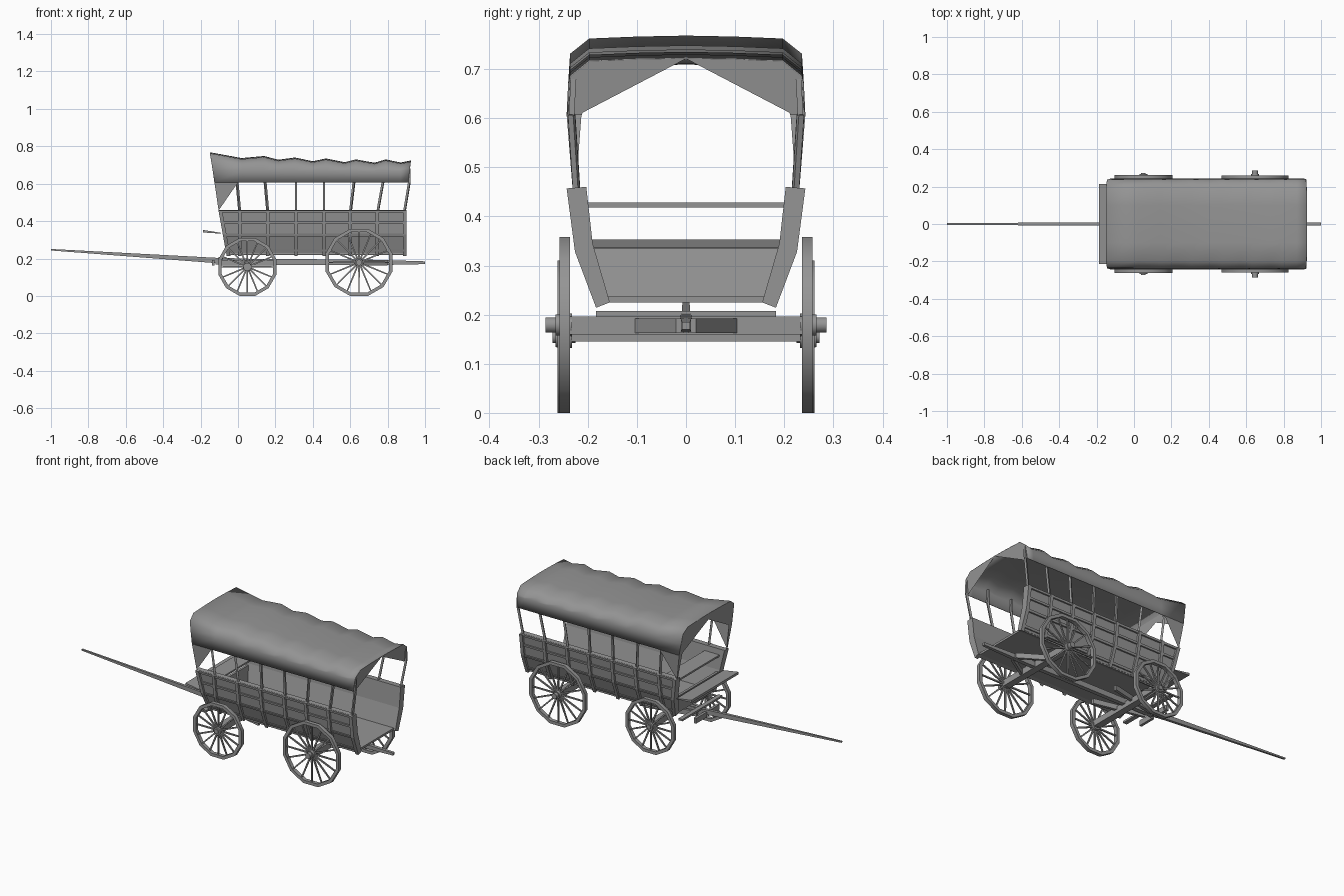
import bpy, bmesh
from math import sin, cos, pi
from mathutils import Vector

if "Cube" in bpy.data.objects:
    bpy.data.objects.remove(bpy.data.objects["Cube"])

GREY = bpy.data.materials.new("weathered_grey")
GREY.diffuse_color = (.3, .3, .3, 1)
GREY.use_nodes = True
GREY.node_tree.nodes["Principled BSDF"].inputs["Base Color"].default_value = GREY.diffuse_color


def loft(name, rings, closed=True, caps=True, loop=False, smooth=0):
    """Skin a list of matching point rings."""
    bm = bmesh.new()
    vs = [[bm.verts.new(p) for p in r] for r in rings]
    n = len(rings[0])
    pairs = list(zip(vs, vs[1:])) + ([(vs[-1], vs[0])] if loop else [])
    for a, b in pairs:
        for i in range(n if closed else n - 1):
            j = (i + 1) % n
            bm.faces.new((a[i], a[j], b[j], b[i]))
    if caps and closed and not loop:
        bm.faces.new(vs[0])
        bm.faces.new(vs[-1][::-1])
    bmesh.ops.recalc_face_normals(bm, faces=bm.faces)
    me = bpy.data.meshes.new(name)
    bm.to_mesh(me)
    bm.free()
    me.materials.append(GREY)
    if smooth:
        for p in me.polygons:
            p.use_smooth = True
        me.set_sharp_from_angle(angle=smooth)
    ob = bpy.data.objects.new(name, me)
    bpy.context.collection.objects.link(ob)
    return ob


def box(name, x, y, z):
    return loft(name, [[(a, y[0], z[0]), (a, y[1], z[0]), (a, y[1], z[1]), (a, y[0], z[1])] for a in x])


def stick(name, a, b, w0, w1=None, sides=4):
    """Tapered bar between two points."""
    a, b = Vector(a), Vector(b)
    q = (b - a).to_track_quat('Z', 'Y')
    ring = lambda c, w: [c + q @ Vector((w * cos(2 * pi * (i + .5) / sides), w * sin(2 * pi * (i + .5) / sides), 0))
                         for i in range(sides)]
    return loft(name, [ring(a, w0), ring(b, w1 or w0)], smooth=.7)


def join(name, obs):
    with bpy.context.temp_override(active_object=obs[0], object=obs[0],
                                   selected_objects=obs, selected_editable_objects=obs):
        bpy.ops.object.join()
    obs[0].name = name
    return obs[0]


# Wheels: twelve-sided rim, spokes and hub
def wheel(name, x, apo, s, y0, hub_end, hub_r):
    R = apo / cos(pi / 12)
    y1, mid = y0 + .022, y0 + .011
    rim = []
    for i in range(12):
        t = 2 * pi * (i + .5) / 12
        rim.append([(x + r * cos(t), s * y, apo + r * sin(t))
                    for r, y in ((R, y0), (R, y1), (R - .018, y1), (R - .018, y0))])
    parts = [loft("rim", rim, loop=True, smooth=.7)]
    for i in range(16):
        t = 2 * pi * i / 16
        parts.append(stick("spoke", (x + .015 * cos(t), s * mid, apo + .015 * sin(t)),
                           (x + (apo - .012) * cos(t), s * mid, apo + (apo - .012) * sin(t)), .006, .005))
    parts.append(stick("hub", (x, s * .232, apo), (x, s * .266, apo), .024, .022, 12))
    parts.append(stick("hub_cap", (x, s * .225, apo), (x, s * hub_end, apo), hub_r, hub_r, 12))
    join(name, parts)


for s, side in ((-1, "right"), (1, "left")):
    wheel("front_wheel_" + side, .05, .155, s, .24, .272, .013)
    wheel("rear_wheel_" + side, .647, .179, s, .236, .286, .016)

# Running gear
box("front_axle", (.03, .07), (-.24, .24), (.145, .18))
box("rear_axle", (.627, .667), (-.24, .24), (.16, .196))
loft("reach_pole", [[(x, -w, z0), (x, w, z0), (x, w, z1), (x, -w, z1)]
                    for x, w, z0, z1 in ((-.12, .012, .168, .2), (.7, .012, .164, .194), (1, .008, .17, .185))])
loft("tongue", [[(x, -w, z0), (x, w, z0), (x, w, z1), (x, -w, z1)]
                for x, w, z0, z1 in ((-1, .005, .243, .251), (-.1, .009, .174, .203), (.05, .009, .17, .2))])
box("doubletree", (-.105, -.08), (-.183, .183), (.196, .207))
for s in (-1, 1):
    box("singletree", (-.14, -.125), sorted((s * .008, s * .107)), (.163, .193))
    for name, a, b in (("rear_hound", (.66, .1), (.8, .012)), ("front_hound", (.2, .09), (-.09, .025))):
        loft(name, [[(x, s * (y - .008), .163), (x, s * (y + .008), .163), (x, s * (y + .008), .192),
                     (x, s * (y - .008), .192)] for x, y in (a, b)])


# Wagon body
def xf(z):
    return -.105 + (.46 - z) * .18


INNER = [(.155, .225), (.19, .345), (.203, .46)]
PLANK = [(.175, .22), (.215, .333), (.23, .458)]
RIB = [(.183, .214), (.226, .328), (.243, .457)]


def lerp(prof, z):
    """y of a wall profile at height z."""
    (y0, z0), (y1, z1) = (prof[0], prof[1]) if z < prof[1][1] else (prof[1], prof[2])
    return y0 + (y1 - y0) * (z - z0) / (z1 - z0)


def wall_piece(name, s, inner, outer, x0, x1):
    sec = inner + outer[::-1]
    return loft(name, [[(x(z), s * y, z) for y, z in sec] for x in (x0, x1)])


BOW_FOOT = [.01, .16, .31, .46, .60, .745, .888]
BOW_TOP = [-.005, .145, .31, .46, .62, .775, .916]
for s, side in ((-1, "right"), (1, "left")):
    wall_piece("side_wall_" + side, s, INNER, PLANK, xf, lambda z: .885)
    wall_piece("front_post", s, INNER, RIB, xf, lambda z: xf(z) + .02)
    wall_piece("tail_post", s, INNER, RIB, lambda z: .882, lambda z: .902)
    for x in BOW_FOOT[:-1]:
        wall_piece("side_rib", s, PLANK, RIB, lambda z: x - .009, lambda z: x + .009)
    for z in (.237, .318, .385, .445):
        a, b = z, z + .012
        sec = [(lerp(PLANK, a) - .003, a), (lerp(RIB, a) - .004, a), (lerp(RIB, b) - .004, b), (lerp(PLANK, b) - .003, b)]
        loft("side_rail", [[(x, s * y, h) for y, h in sec] for x in (xf(z) + .01, .885)])
box("floor", (-.06, .89), (-.178, .178), (.225, .237))
loft("front_board", [[(xf(z) + d, y, z) for y, z in ((-.165, .23), (.165, .23), (.2, .335), (-.2, .335))]
                     for d in (.004, .018)])
loft("footboard", [[(x, y, z) for x, z in ((-.187, .353), (-.187, .339), (-.09, .333), (-.09, .337))]
                   for y in (-.215, .215)])
box("seat", (-.075, .02), (-.203, .203), (.418, .428))

# Canvas bonnet, sagging between the bows
RIDGE = [(-.15, .768), (.02, .737), (.14, .748), (.215, .728), (.305, .74), (.4, .72), (.47, .735),
         (.57, .715), (.63, .73), (.73, .712), (.79, .73), (.87, .713), (.924, .724)]


def section(t):
    half = [(.243, .607), (.24, .67), (.236, t - .037), (.197, t - .006), (.1, t - .002)]
    return [(-y, z) for y, z in half] + [(0, t)] + half[::-1]


def lean(x, t, z):
    """Slant the two end sections."""
    if x < -.1:
        return x + (t - z) * .15
    return x - (t - z) * .12 if x > .9 else x


cover = loft("canvas_cover", [[(lean(x, t, z), y, z) for y, z in section(t)] for x, t in RIDGE],
             closed=False, smooth=1.2)
m = cover.modifiers.new("thickness", 'SOLIDIFY')
m.thickness = .003


# Gathered end sheets with a peaked opening
def end_sheet(name, x, t, apex):
    rings = []
    for y, z in section(t):
        iz = apex - (apex - .61) * abs(y) / .243
        rings.append([(lean(x, t, z), y, z), (lean(x, t, iz), y * .875, min(iz, z - .001))])
    return loft(name, rings, closed=False)


end_sheet("rear_sheet", .924, .724, .721)
end_sheet("front_sheet", -.15, .768, .728)
for s in (-1, 1):
    tip = (-.104, s * .231, .458)
    edge = (lean(-.15, .768, .607), s * .243, .607)
    loft("front_flap", [[edge, tip], [(0, s * .243, .607), (-.1, s * .231, .462)]], closed=False)
    loft("front_flap_return", [[edge, tip], [(edge[0], s * .2126, .61), (-.104, s * .224, .458)]], closed=False)

# Bow staves holding the canvas
for foot, top in zip(BOW_FOOT, BOW_TOP):
    for s in (-1, 1):
        path = [(foot, s * .222, .44), (top, s * .233, .607), (top, s * .229, .68)]
        join("bow_stave", [stick("bow", a, b, .008) for a, b in zip(path, path[1:])])
